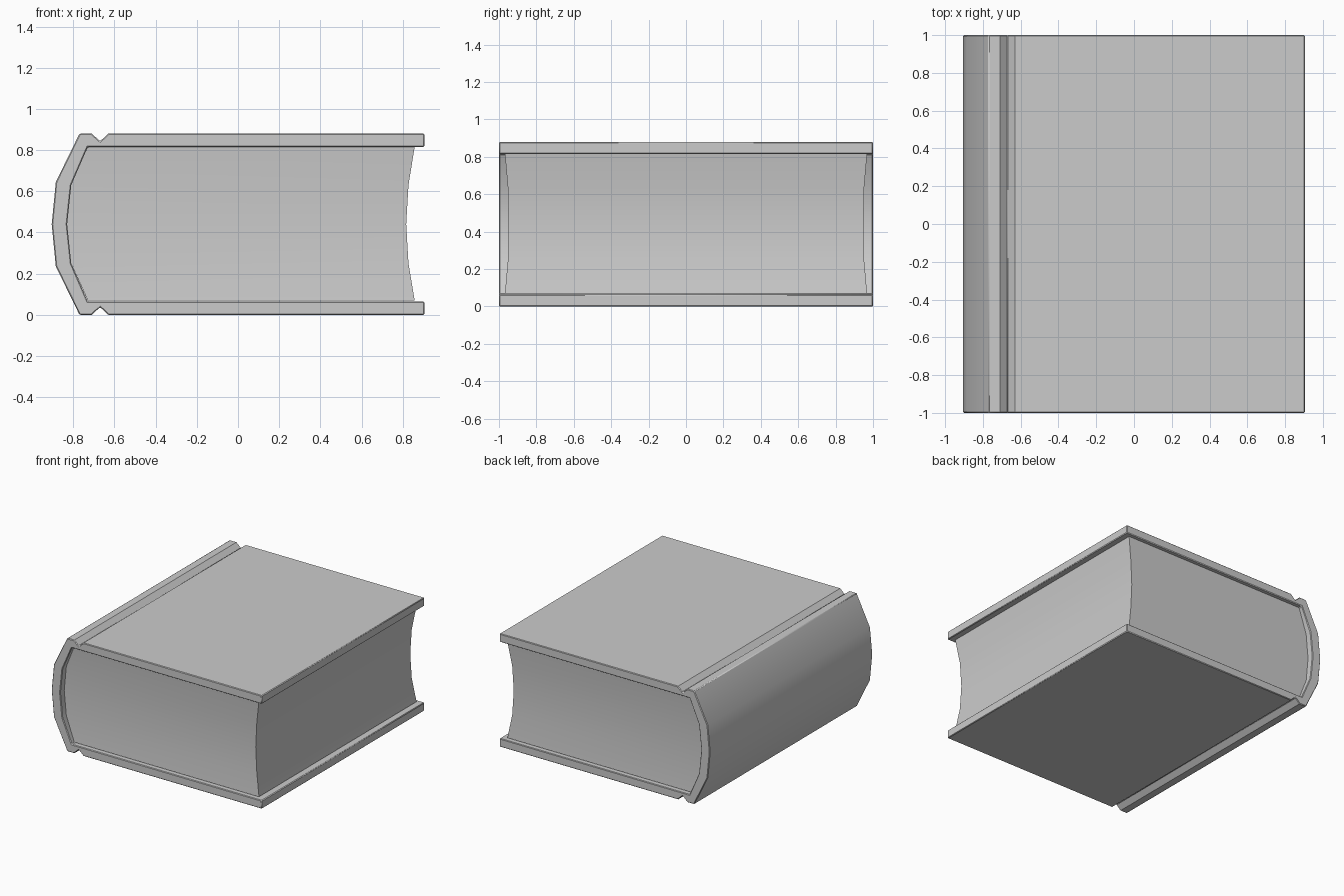
import bpy, bmesh
from math import radians

if "Cube" in bpy.data.objects:
    bpy.data.objects.remove(bpy.data.objects["Cube"])

MID = 0.44  # half the book's height


def mirrored(upper):
    """Mirror a chain of (x, z) points about the middle height."""
    return upper + [(x, 2 * MID - z) for x, z in reversed(upper) if abs(z - MID) > 1e-6]


def make_object(name, rings, angle):
    """Skin rings of equal point count and cap both ends."""
    bm = bmesh.new()
    loops = [[bm.verts.new(p) for p in ring] for ring in rings]
    n = len(loops[0])
    for a, b in zip(loops, loops[1:]):
        for i in range(n):
            j = (i + 1) % n
            bm.faces.new((a[i], a[j], b[j], b[i]))
    bm.faces.new(loops[0])
    bm.faces.new(loops[-1])
    bmesh.ops.recalc_face_normals(bm, faces=bm.faces)
    mesh = bpy.data.meshes.new(name)
    bm.to_mesh(mesh)
    bm.free()
    obj = bpy.data.objects.new(name, mesh)
    bpy.context.collection.objects.link(obj)
    bpy.ops.object.select_all(action='DESELECT')
    obj.select_set(True)
    bpy.context.view_layer.objects.active = obj
    bpy.ops.object.shade_smooth_by_angle(angle=radians(angle))
    return obj


# Cover: boards, hinge grooves and rounded spine as one extruded outline
outer = mirrored([(0.905, 0.88), (-0.63, 0.88), (-0.67, 0.843), (-0.71, 0.88),
                  (-0.77, 0.88), (-0.885, 0.645), (-0.905, MID)])
inner = mirrored([(0.905, 0.815), (-0.73, 0.815), (-0.81, 0.63), (-0.83, MID)])
# Undo the midpoint's place at the end of each upper half
outline = outer + inner[::-1]
cover = make_object("cover", [[(x, y, z) for x, z in outline] for y in (-1, 1)], 35)
bevel = cover.modifiers.new("soft_edges", 'BEVEL')
bevel.width = 0.005
bevel.segments = 1
bevel.limit_method = 'ANGLE'
bevel.angle_limit = radians(50)

# Pages: stacked rectangles, rounded at the spine, hollowed at the other edges
levels = [(0.07, -0.73, 0.858, 0.968), (0.25, -0.81, 0.828, 0.952),
          (MID, -0.83, 0.817, 0.949), (0.63, -0.81, 0.828, 0.952),
          (0.815, -0.73, 0.858, 0.968)]
make_object("pages", [[(l, -y, z), (r, -y, z), (r, y, z), (l, y, z)]
                      for z, l, r, y in levels], 35)
